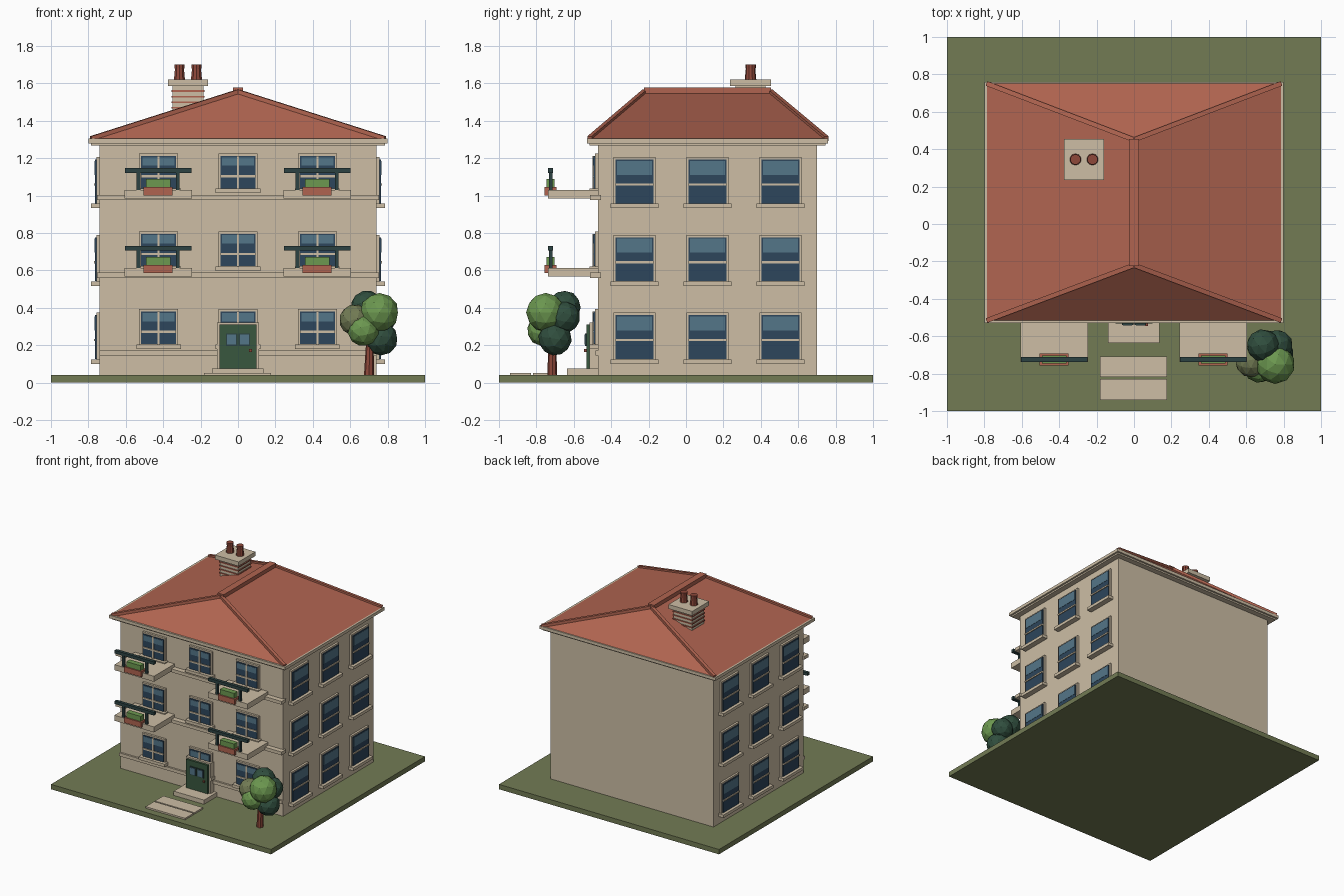
import bpy, bmesh, math
from mathutils import Vector, Matrix

cube = bpy.data.objects.get("Cube")
if cube:
    bpy.data.objects.remove(cube, do_unlink=True)


def material(name, rgb):
    lin = [((c / 255 + 0.055) / 1.055) ** 2.4 for c in rgb] + [1.0]
    m = bpy.data.materials.new(name)
    m.use_nodes = True
    m.diffuse_color = lin
    m.node_tree.nodes["Principled BSDF"].inputs["Base Color"].default_value = lin
    return m


WALL = material("stone_beige", (205, 190, 165))
ROOF = material("terracotta", (176, 100, 80))
GRASS = material("grass_olive", (114, 123, 84))
GLASS = material("glass_dark", (45, 70, 92))
SKY = material("glass_light", (84, 118, 137))
METAL = material("rail_dark", (44, 66, 66))
DOOR = material("door_green", (57, 87, 62))
LEAF = material("leaf_light", (108, 152, 80))
LEAF_DARK = material("leaf_dark", (48, 78, 62))
BARK = material("bark_brown", (142, 72, 58))


def finish(name, bm, mats):
    me = bpy.data.meshes.new(name)
    bmesh.ops.recalc_face_normals(bm, faces=bm.faces)
    bm.to_mesh(me)
    bm.free()
    for m in mats:
        me.materials.append(m)
    ob = bpy.data.objects.new(name, me)
    bpy.context.collection.objects.link(ob)
    return ob


def boxes(name, parts):
    """One object from (x range, y range, z range, material) boxes."""
    bm, mats = bmesh.new(), []
    for *ranges, mat in parts:
        if mat not in mats:
            mats.append(mat)
        size = [abs(b - a) for a, b in ranges]
        mid = [(a + b) / 2 for a, b in ranges]
        mtx = Matrix.Translation(mid) @ Matrix.Diagonal((*size, 1))
        verts = bmesh.ops.create_cube(bm, size=1, matrix=mtx)["verts"]
        for f in {f for v in verts for f in v.link_faces}:
            f.material_index = mats.index(mat)
    return finish(name, bm, mats)


def rod(name, p, q, r1, r2, sides, mat, roll=0.0):
    """Tapered prism from p to q."""
    p, q = Vector(p), Vector(q)
    d = q - p
    mtx = (Matrix.Translation((p + q) / 2) @ d.to_track_quat('Z', 'Y').to_matrix().to_4x4()
           @ Matrix.Rotation(roll, 4, 'Z'))
    bm = bmesh.new()
    bmesh.ops.create_cone(bm, cap_ends=True, segments=sides, radius1=r1, radius2=r2,
                          depth=d.length, matrix=mtx)
    return finish(name, bm, [mat])


HX, FRONT, BACK = 0.74, -0.47, 0.70
FLOOR = 0.416

# Ground, walls and eaves
boxes("lawn", [((-1, 1), (-1, 1), (0, 0.04), GRASS)])
boxes("house_walls", [((-HX, HX), (FRONT, BACK), (0.04, 1.28), WALL)])
boxes("eaves", [((-0.80, 0.80), (-0.53, 0.76), (1.28, 1.305), WALL),
                ((-0.785, 0.785), (-0.515, 0.745), (1.268, 1.28), WALL)])

# Hipped roof with ridge and hip caps
bm = bmesh.new()
corners = [Vector((x, y, 1.305)) for x, y in ((-0.785, -0.515), (0.785, -0.515), (0.785, 0.75), (-0.785, 0.75))]
ends = [Vector((0, -0.22, 1.555)), Vector((0, 0.45, 1.555))]
a, b, c, d, e, f = [bm.verts.new(v) for v in corners + ends]
for face in ((a, b, e), (b, c, f, e), (c, d, f), (d, a, e, f), (d, c, b, a)):
    bm.faces.new(face)
finish("hipped_roof", bm, [ROOF])
boxes("ridge_cap", [((-0.028, 0.028), (-0.225, 0.455), (1.54, 1.577), ROOF)])
for i, corner in enumerate(corners):
    rod(f"hip_cap_{i + 1}", corner, ends[i // 2], 0.018, 0.018, 4, ROOF, math.pi / 4)

# Chimney: stone stack with tile courses, cap and two pots
parts = [((-0.35, -0.185), (0.265, 0.425), (1.40, 1.59), WALL),
         ((-0.375, -0.16), (0.235, 0.455), (1.585, 1.62), WALL)]
for z in (1.465, 1.495, 1.525, 1.555):
    parts.append(((-0.356, -0.179), (0.259, 0.431), (z, z + 0.009), ROOF))
boxes("chimney", parts)
for i, x in enumerate((-0.313, -0.222)):
    rod(f"chimney_pot_{i + 1}", (x, 0.345, 1.62), (x, 0.345, 1.69), 0.031, 0.024, 10, BARK)
    rod(f"chimney_pot_rim_{i + 1}", (x, 0.345, 1.68), (x, 0.345, 1.70), 0.028, 0.028, 10, BARK)


def window(name, side, u, z0, z1, w, light, bar_z, mullion):
    """Window on a wall; u runs along the wall, depth runs outwards."""
    def part(ua, ub, depth, za, zb, mat):
        along = (u + ua, u + ub)
        if side == 0:
            return (along, (FRONT - depth, FRONT + 0.01), (za, zb), mat)
        return ((side * (HX - 0.01), side * (HX + depth)), along, (za, zb), mat)
    h, g = w / 2, w / 2 - 0.011
    parts = [part(-h, h, 0.017, z0, z1, WALL),
             part(-g, g, 0.024, z0 + 0.004, z1 - 0.013, GLASS),
             part(-g + 0.008, g - 0.008, 0.026, z1 - 0.02 - light, z1 - 0.02, SKY),
             part(-g, g, 0.031, bar_z - 0.006, bar_z + 0.006, WALL),
             part(-h - 0.015, h + 0.015, 0.045, z0 - 0.022, z0 + 0.002, WALL)]
    if mullion:
        parts.append(part(-0.006, 0.006, 0.031, z0, z1 - 0.013, WALL))
    boxes(name, parts)


for level in range(3):
    lift = level * FLOOR
    for col, x in enumerate((-0.425, 0, 0.425)):
        window(f"front_window_{level + 1}_{col + 1}", 0, x, 0.203 + lift, 0.393 + lift,
               0.208, 0.045, 0.272 + lift, True)
    for side, label in ((1, "left"), (-1, "right")):
        for col, y in enumerate((-0.275, 0.115, 0.505)):
            window(f"{label}_window_{level + 1}_{col + 1}", side, y, 0.123 + lift, 0.374 + lift,
                   0.226, 0.075, 0.228 + lift, False)

# Front string courses
boxes("plinth_band", [((-HX, HX), (-0.485, FRONT), (0.145, 0.172), WALL)])
for level in (1, 2):
    z = 0.145 + level * FLOOR
    boxes(f"string_course_{level}", [((-0.755, 0.755), (-0.512, -0.455), (z, z + 0.027), WALL)])

# Balconies with rail, posts and planter
for level in (1, 2):
    for x, label in ((-0.427, "right"), (0.423, "left")):
        z = 0.152 + level * FLOOR
        top = z + 0.045
        tag = f"{label}_{level}"
        boxes(f"balcony_slab_{tag}", [((x - 0.18, x + 0.18), (-0.738, -0.46), (z, top), WALL)])
        rail = [((x - 0.178, x + 0.178), (-0.738, -0.712), (top + 0.093, top + 0.118), METAL)]
        for s in (-1, 1):
            px = x + s * 0.105
            rail.append(((px - 0.01, px + 0.01), (-0.733, -0.715), (top, top + 0.095), METAL))
        boxes(f"balcony_rail_{tag}", rail)
        boxes(f"planter_{tag}", [
            ((x - 0.077, x + 0.077), (-0.757, -0.692), (z + 0.018, z + 0.062), ROOF),
            ((x - 0.065, x + 0.065), (-0.747, -0.702), (z + 0.06, z + 0.104), LEAF)])

# Front door, doorstep and path
door = [((-0.112, 0.112), (-0.515, FRONT), (0.07, 0.322), WALL),
        ((-0.098, 0.098), (-0.533, FRONT), (0.076, 0.31), DOOR)]
for s in (-1, 1):
    door.append(((s * 0.004, s * 0.064), (-0.539, -0.53), (0.196, 0.264), METAL))
    door.append(((s * 0.010, s * 0.058), (-0.543, -0.53), (0.203, 0.257), SKY))
door.append(((0.06, 0.074), (-0.545, -0.53), (0.165, 0.18), BARK))
boxes("front_door", door)
boxes("doorstep", [((-0.14, 0.136), (-0.635, FRONT), (0.03, 0.075), WALL)])
boxes("path_slabs", [((-0.182, 0.177), (y, y + 0.11), (0.03, 0.053), WALL)
                     for y in (-0.94, -0.818)])

# Tree
rod("tree_trunk", (0.70, -0.715, 0.03), (0.705, -0.715, 0.22), 0.027, 0.02, 8, BARK)
rod("tree_branch", (0.70, -0.715, 0.13), (0.75, -0.71, 0.26), 0.014, 0.01, 6, BARK)
crown = [(0.755, -0.75, 0.375, 0.105, LEAF), (0.69, -0.65, 0.405, 0.088, LEAF_DARK),
         (0.625, -0.735, 0.335, 0.085, GRASS), (0.765, -0.70, 0.235, 0.09, LEAF_DARK),
         (0.67, -0.765, 0.28, 0.085, LEAF), (0.765, -0.65, 0.35, 0.085, LEAF_DARK)]
for i, (x, y, z, r, mat) in enumerate(crown):
    bm = bmesh.new()
    bmesh.ops.create_icosphere(bm, subdivisions=2, radius=r,
                               matrix=Matrix.Translation((x, y, z)) @ Matrix.Rotation(i, 4, 'X'))
    finish(f"tree_crown_{i + 1}", bm, [mat])
